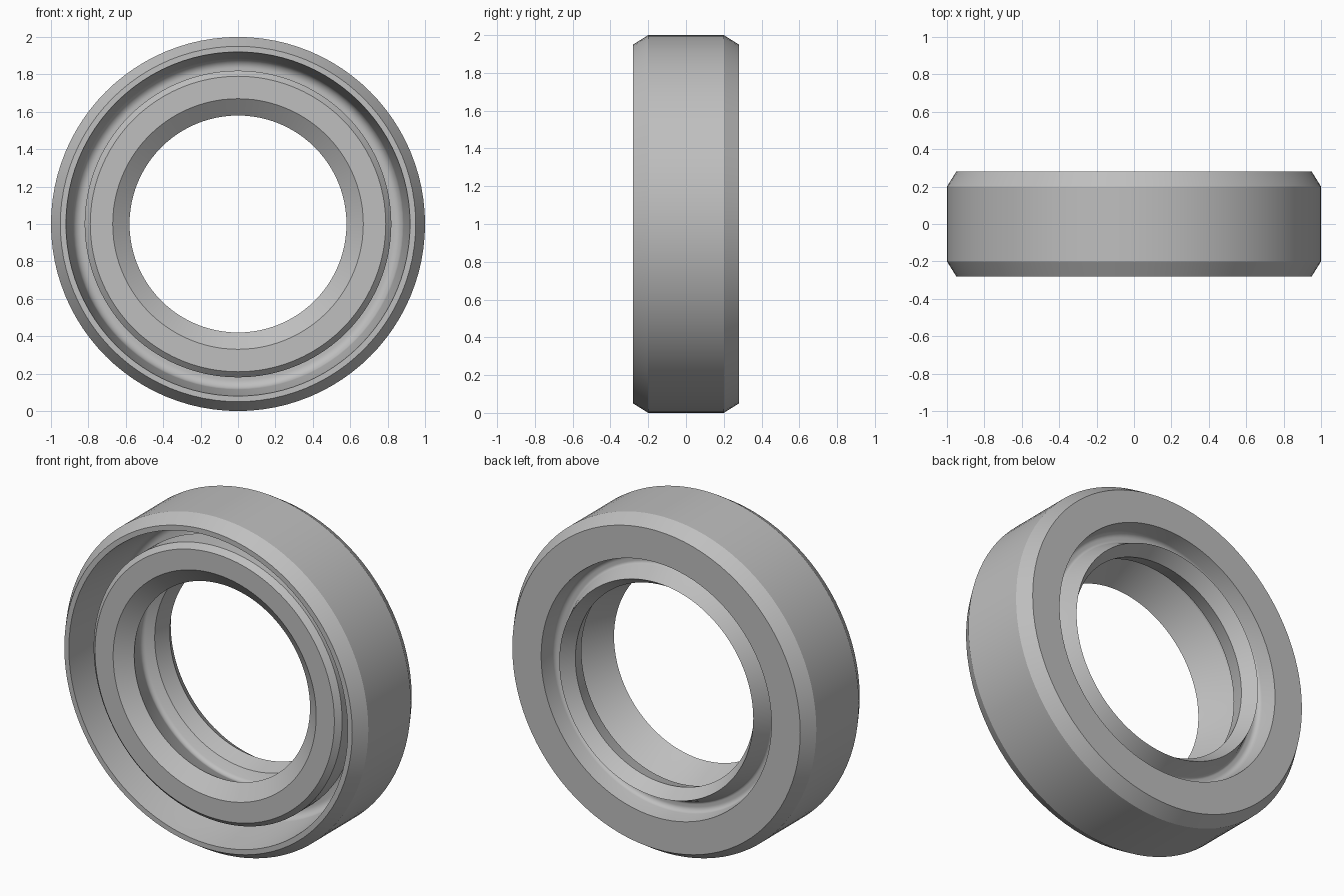
import bpy, bmesh, math
from mathutils import Vector

cube = bpy.data.objects.get("Cube")
if cube:
    bpy.data.objects.remove(cube, do_unlink=True)

SEGMENTS = 96

# One flat grey for the whole ring
grey = bpy.data.materials.new("plain_grey")
grey.use_nodes = True
colour = (0.52, 0.52, 0.52, 1)
grey.diffuse_color = colour
grey.node_tree.nodes["Principled BSDF"].inputs["Base Color"].default_value = colour


def rounded(corners, steps=6):
    """Closed profile of (radius, y, fillet) corners, with the fillets drawn as arcs."""
    path = []
    for i, (r, y, fillet) in enumerate(corners):
        p = Vector((r, y))
        if not fillet:
            path.append(p)
            continue
        a = (Vector(corners[i - 1][:2]) - p).normalized()
        b = (Vector(corners[(i + 1) % len(corners)][:2]) - p).normalized()
        half = a.angle(b) / 2
        centre = p + (a + b).normalized() * fillet / math.sin(half)
        start = p + a * fillet / math.tan(half) - centre
        end = p + b * fillet / math.tan(half) - centre
        for k in range(steps + 1):
            path.append(centre + start.lerp(end, k / steps).normalized() * fillet)
    return path


def revolve(name, path, material):
    """Turn a closed profile around the y axis, one unit above the ground."""
    bm = bmesh.new()
    rings = []
    for s in range(SEGMENTS):
        t = 2 * math.pi * s / SEGMENTS
        rings.append([bm.verts.new((p.x * math.cos(t), p.y, 1 + p.x * math.sin(t)))
                      for p in path])
    for s in range(SEGMENTS):
        here, there = rings[s], rings[(s + 1) % SEGMENTS]
        for i in range(len(path)):
            j = (i + 1) % len(path)
            bm.faces.new((here[i], here[j], there[j], there[i]))
    bmesh.ops.recalc_face_normals(bm, faces=bm.faces)
    mesh = bpy.data.meshes.new(name)
    bm.to_mesh(mesh)
    bm.free()
    mesh.materials.append(material)
    obj = bpy.data.objects.new(name, mesh)
    bpy.context.collection.objects.link(obj)
    bpy.ops.object.select_all(action="DESELECT")
    obj.select_set(True)
    bpy.context.view_layer.objects.active = obj
    bpy.ops.object.shade_smooth_by_angle(angle=math.radians(25))
    return obj


# Chamfered outer shell and flat back face
shell = [(0.95, -0.28, 0), (1, -0.2, 0), (1, 0.2, 0), (0.95, 0.28, 0), (0.76, 0.28, 0)]
# Rounded back groove and the rear lip
rear_lip = [(0.745, 0.16, 0.03), (0.69, 0.16, 0.02), (0.64, 0.28, 0),
            (0.59, 0.2, 0), (0.62, 0.1, 0)]
# Inner recess, sealing edge and head of the front lip
front_lip = [(0.69, 0.06, 0.03), (0.58, -0.15, 0), (0.67, -0.22, 0), (0.79, -0.22, 0),
             (0.82, -0.19, 0), (0.82, -0.06, 0), (0.75, -0.01, 0)]
# Deep rounded channel between the front lip and the shell
channel = [(0.75, 0.1, 0.05), (0.88, 0.1, 0.05), (0.92, -0.28, 0)]

revolve("seal_ring", rounded(shell + rear_lip + front_lip + channel), grey)
